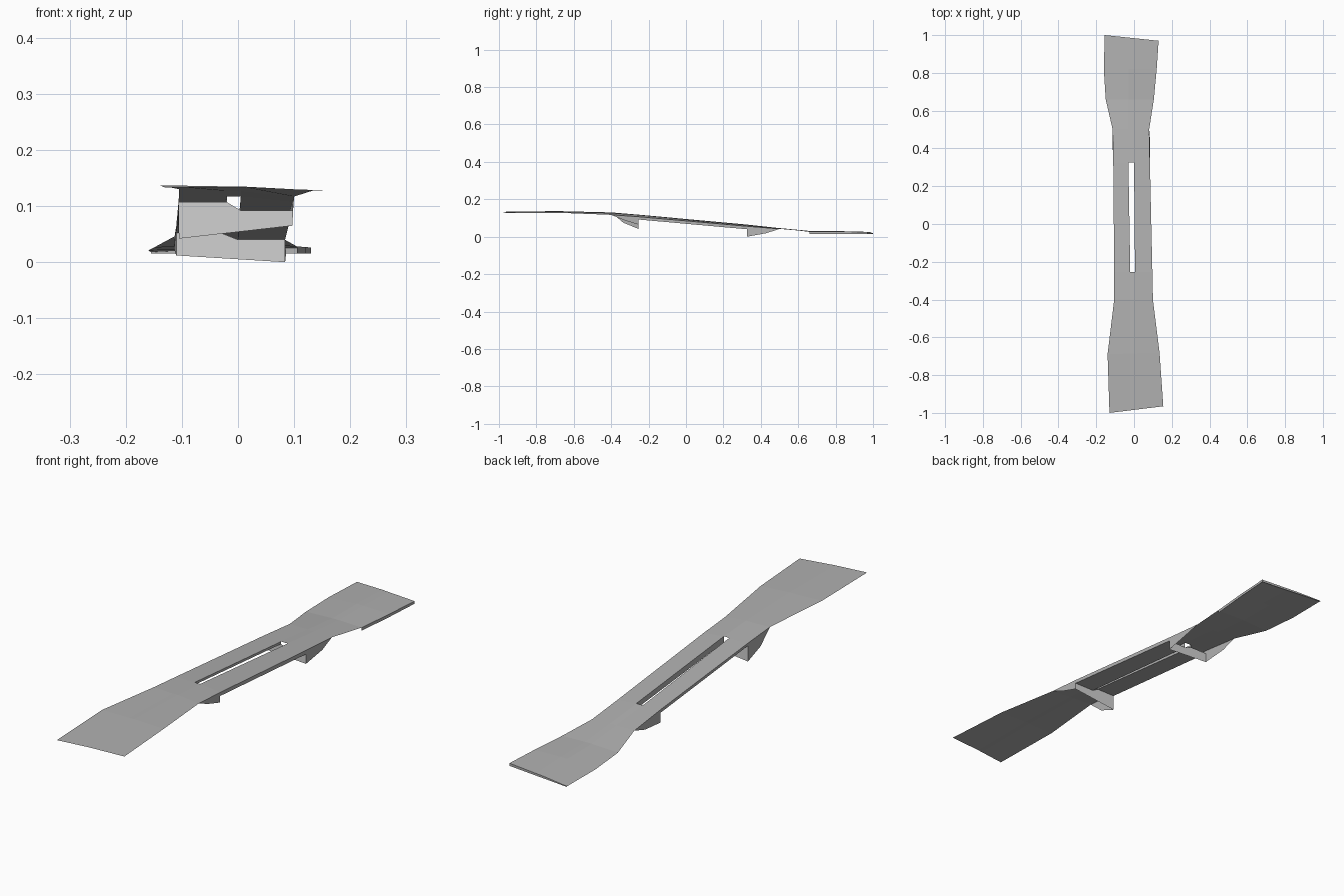
import bpy

if "Cube" in bpy.data.objects:
    bpy.data.objects.remove(bpy.data.objects["Cube"])

def material(name, v):
    m = bpy.data.materials.new(name)
    m.diffuse_color = (v, v, v, 1)
    m.use_nodes = True
    m.node_tree.nodes["Principled BSDF"].inputs["Base Color"].default_value = m.diffuse_color
    return m

GREY = material("mid grey", 0.44)
PALE = material("pale grey", 0.64)

def build(name, verts, faces, mat):
    me = bpy.data.meshes.new(name)
    me.from_pydata(verts, [], faces)
    me.materials.append(mat)
    ob = bpy.data.objects.new(name, me)
    bpy.context.collection.objects.link(ob)
    return ob

# Deck stations: left xyz, right xyz, middle height
rows = [
    ((-.13, -1.0, .133), (.155, -.965, .128), .133),
    ((-.14, -.69, .137), (.135, -.68, .128), .135),
    ((-.105, -.40, .130), (.10, -.40, .117), .127),
    ((-.105, -.255, .118), (.097, -.255, .107), .117),
    ((-.11, .325, .065), (.084, .325, .056), .062),
    ((-.113, .50, .046), (.08, .50, .042), .045),
    ((-.15, .66, .026), (.105, .66, .028), .031),
    ((-.16, .82, .021), (.12, .82, .027), .030),
    ((-.155, 1.0, .018), (.13, .97, .026), .024),
]

def slot_x(y):
    t = min(max((y + .255) / .58, 0), 1)
    return -.02 - .01 * t, .005 - .005 * t

# Deck top sheet, with the long slot left open
verts, faces = [], []
for L, R, zm in rows:
    verts.append(L)
    for x in slot_x(L[1]):
        t = (x - L[0]) / (R[0] - L[0])
        verts.append((x, L[1] + (R[1] - L[1]) * t, zm))
    verts.append(R)
for i in range(len(rows) - 1):
    for c in range(3):
        if i == 3 and c == 1:
            continue
        a = 4 * i + c
        faces.append((a, a + 1, a + 5, a + 4))
build("deck", verts, faces, GREY)

# Underside panels beside the slot, plus slot walls and outer edges
top = [verts[12:16], verts[16:20]]
low = [[(p[0], p[1], z) for p, z in zip(top[k], zs)]
       for k, zs in enumerate(((.107, .107, .092, .092), (.052, .052, .04, .04)))]
v = top[0] + top[1] + low[0] + low[1]
f = [(8, 12, 13, 9), (10, 14, 15, 11)]
f += [(0, 4, 12, 8), (1, 9, 13, 5), (2, 6, 14, 10), (3, 11, 15, 7)]
build("span_underside", v, f, GREY)

# Brackets: pale cross wall and two curved side cheeks, open below
def bracket(name, k, drop_l, drop_r, mid, end):
    tl, tr = top[k][0], top[k][3]
    bl, br = (tl[0], tl[1], drop_l), (tr[0], tr[1], drop_r)
    wall_top = low[k]
    wf = [(0, 1, 2, 3, 4, 5)]
    wv = [wall_top[0], wall_top[1], wall_top[2], wall_top[3], br, bl]
    if k == 0:
        wf = [tuple(reversed(wf[0]))]
    build(name + "_wall", wv, wf, PALE)
    for side, t, b, m, e in (("left", tl, bl, mid[0], end[0]),
                             ("right", tr, br, mid[1], end[1])):
        order = (0, 1, 2, 3)
        if (side == "left") == (k == 0):
            order = (3, 2, 1, 0)
        build(name + "_cheek_" + side, [t, b, m, e], [order], GREY)

bracket("front_bracket", 0, .042, .065,
        ((-.107, -.335, .075), (.098, -.335, .09)), (rows[2][0], rows[2][1]))
bracket("back_bracket", 1, .012, 0.0,
        ((-.114, .43, .024), (.086, .43, .019)), (rows[5][0], rows[5][1]))

# Small skirt around the low back end
rim = [rows[6][1], rows[7][1], rows[8][1]]
v = rim + [(x, y, .015) for x, y, z in rim]
build("back_skirt_right", v, [(0, 3, 4, 1), (1, 4, 5, 2)], GREY)
ends = verts[32:36]
v = ends + [(x, y, .015) for x, y, z in ends]
build("back_end_lip", v, [(i, i + 1, i + 5, i + 4) for i in range(3)], GREY)
